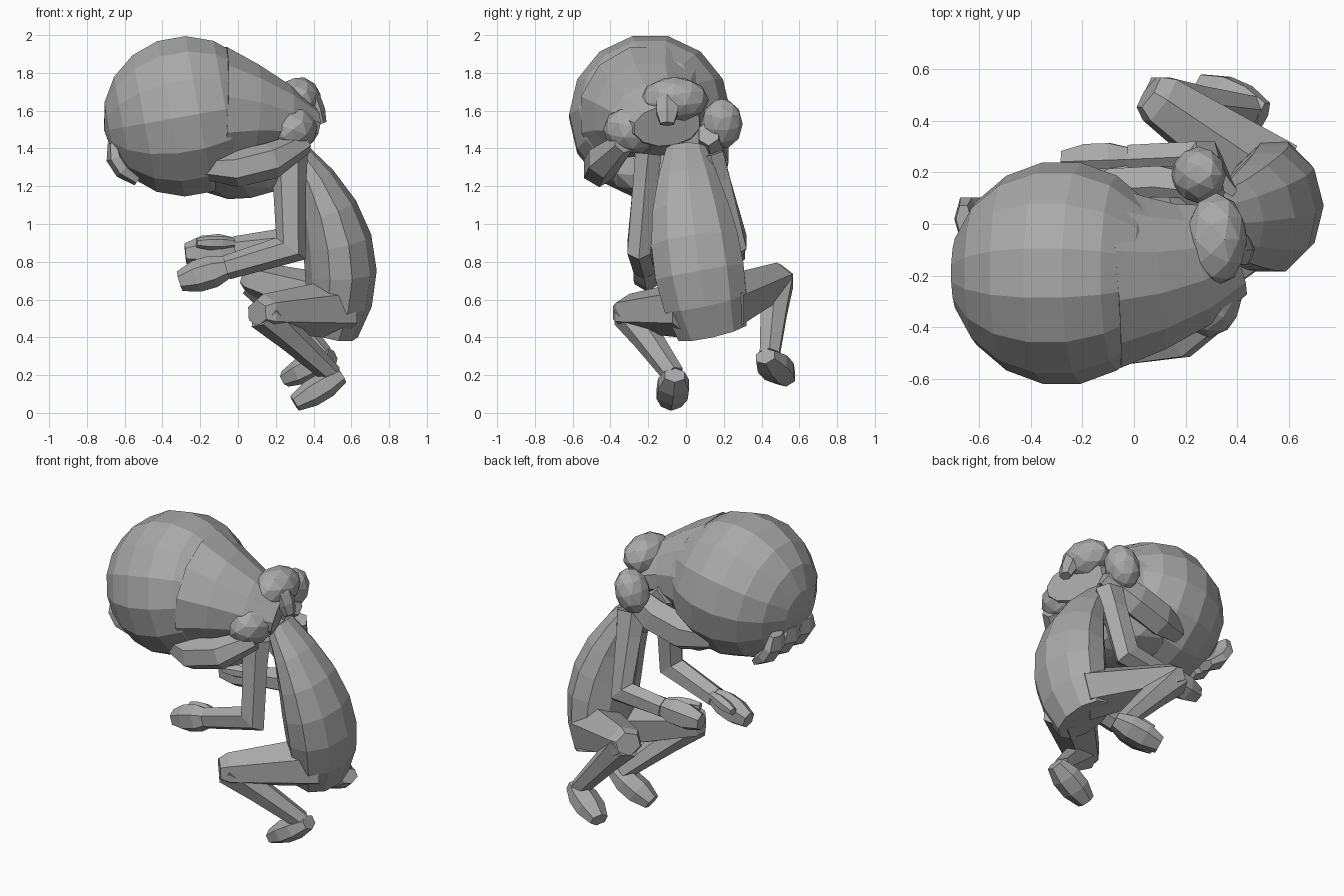
import bpy, bmesh, math
from mathutils import Vector, Matrix

default_cube = bpy.data.objects.get("Cube")
if default_cube:
    bpy.data.objects.remove(default_cube)

gray = bpy.data.materials.new("plain_gray")
gray.use_nodes = True
gray.diffuse_color = (.4, .4, .4, 1)
shader = gray.node_tree.nodes["Principled BSDF"]
shader.inputs["Base Color"].default_value = gray.diffuse_color


def finish(name, bm):
    bmesh.ops.recalc_face_normals(bm, faces=bm.faces[:])
    mesh = bpy.data.meshes.new(name)
    bm.to_mesh(mesh)
    bm.free()
    mesh.materials.append(gray)
    part = bpy.data.objects.new(name, mesh)
    bpy.context.collection.objects.link(part)


def arc(start, bend, end, steps):
    """Points along a quadratic curve."""
    start, bend, end = Vector(start), Vector(bend), Vector(end)
    points = []
    for i in range(steps + 1):
        t = i / steps
        points.append(start.lerp(bend, t).lerp(bend.lerp(end, t), t))
    return points


def tube(name, points, width, depth, sides=6):
    """Loft along points; width and depth are functions of progress 0 to 1."""
    bm = bmesh.new()
    points = [Vector(p) for p in points]
    last = len(points) - 1
    rings = []
    for i, point in enumerate(points):
        before = point - points[i - 1] if i else points[1] - point
        after = points[i + 1] - point if i < last else before
        before.normalize()
        tangent = (before + after.normalized()).normalized()
        miter = min(1.4, 1 / max(.1, before.dot(tangent)))
        side = Vector((0, 1, 0))
        side = (side - tangent * side.dot(tangent)).normalized()
        up = tangent.cross(side) * miter
        ring = []
        for k in range(sides):
            angle = math.tau * (k + .5) / sides
            across = side * math.cos(angle) * width(i / last)
            along = up * math.sin(angle) * depth(i / last)
            ring.append(bm.verts.new(point + across + along))
        rings.append(ring)
    for low, high in zip(rings, rings[1:]):
        for k in range(sides):
            bm.faces.new((low[k - 1], low[k], high[k], high[k - 1]))
    bm.faces.new(rings[0])
    bm.faces.new(rings[-1])
    finish(name, bm)


def taper(first, final):
    return lambda t: first + (final - first) * t


def bulge(radius):
    return lambda t: radius * (.6 + .4 * math.sin(math.pi * t))


def pod(name, start, end, width, depth, bend=None):
    """Blocky piece that is fuller in the middle."""
    middle = (Vector(start) + Vector(end)) / 2
    tube(name, arc(start, bend or middle, end, 3), bulge(width), bulge(depth))


def blob(name, place, size, tilt=0):
    """Faceted rounded lump, tilted about y."""
    bm = bmesh.new()
    bmesh.ops.create_icosphere(bm, subdivisions=2, radius=1)
    turn = Matrix.Rotation(math.radians(tilt), 3, "Y")
    for v in bm.verts:
        v.co = turn @ (v.co * Vector(size)) + Vector(place)
    finish(name, bm)


def arm(side, shoulder, elbow, wrist, inward):
    """Bent arm whose hand carries on along the forearm."""
    shoulder, elbow, wrist = Vector(shoulder), Vector(elbow), Vector(wrist)
    tube(side + "_arm", [shoulder, shoulder.lerp(elbow, .3), elbow, wrist],
         taper(.08, .065), taper(.1, .065))
    reach = (wrist - elbow).normalized()
    pod(side + "_hand", wrist - reach * .02, wrist + reach * .26, .08, .09)
    thumb_base = wrist + Vector((0, inward * .04, .03))
    thumb_tip = thumb_base + reach * .2 + Vector((0, inward * .04, .02))
    pod(side + "_thumb", thumb_base, thumb_tip, .04, .04)


def leg(side, hip, knee, heel, toe):
    """Folded leg: blunt thigh, slimmer shin under the knee, wedge foot."""
    hip, knee, heel, toe = Vector(hip), Vector(knee), Vector(heel), Vector(toe)
    ankle = heel.lerp(toe, .2) + Vector((0, 0, .03))
    thigh = knee - hip
    tube(side + "_thigh", [hip, hip + thigh * .5, knee, knee + thigh * .1],
         taper(.17, .08), taper(.16, .07))
    tube(side + "_shin", [knee, knee.lerp(ankle, .4), ankle],
         taper(.1, .06), taper(.1, .055))
    pod(side + "_foot", heel, toe, .1, .075)


# Curled torso and neck
def swell(t):
    return math.sin(2.5 * t)


spine = arc((.3, 0, 1.4), (.65, .02, .9), (.5, .14, .43), 6)
tube("torso", spine, lambda t: .11 + .14 * swell(t),
     lambda t: .06 + .13 * swell(t), sides=10)
tube("neck", [(.35, 0, 1.25), (.1, 0, 1.5)], taper(.1, .12), taper(.1, .1))

# Arms reaching forward
arm("right", (.27, -.2, 1.37), (.28, -.25, .87), (-.06, -.22, .77), inward=1)
arm("left", (.3, .13, 1.37), (.27, .26, .9), (-.02, .25, .87), inward=-1)

# Folded legs
leg("right", (.53, .04, .55), (.14, -.3, .53), (.55, -.06, .2), (.3, -.08, .05))
leg("left", (.53, .18, .57), (.1, .48, .7), (.5, .42, .3), (.25, .53, .18))

# Large rounded cranium with rings running towards the nape
bm = bmesh.new()
bmesh.ops.create_uvsphere(bm, u_segments=14, v_segments=9, radius=1)
turn = Matrix.Rotation(math.radians(-100), 3, "Y")
for v in bm.verts:
    v.co = turn @ v.co * .435 + Vector((-.28, -.19, 1.57))
finish("cranium", bm)
tube("nape_hair", arc((-.08, -.2, 1.58), (.15, -.2, 1.58), (.37, -.1, 1.52), 3),
     taper(.37, .19), taper(.37, .11), sides=12)

# Face turned downwards
blob("face", (-.03, -.14, 1.29), (.28, .28, .16), tilt=8)

# Gathered hair and ears around the nape
blob("upper_bun", (.32, -.06, 1.66), (.12, .18, .12), tilt=15)
pod("bun_hook", (.37, -.1, 1.72), (.44, -.1, 1.53), .07, .05)
blob("right_bun", (.29, -.28, 1.5), (.13, .16, .13), tilt=20)
blob("left_bun", (.25, .19, 1.53), (.1, .11, .14), tilt=20)

# Side locks sweeping forward below the cranium
pod("right_lock", (-.2, -.4, 1.3), (.35, -.33, 1.43), .1, .1, (.1, -.55, 1.25))
pod("left_lock", (-.25, .09, 1.32), (.32, .12, 1.48), .1, .12, (0, .18, 1.3))

# Fringe tufts hugging the leading end
for i in range(3):
    y = .02 - .15 * i
    pod(f"fringe_tuft_{i + 1}", (-.66, y, 1.43), (-.53, y, 1.23), .1, .05,
        (-.67, y, 1.3))
